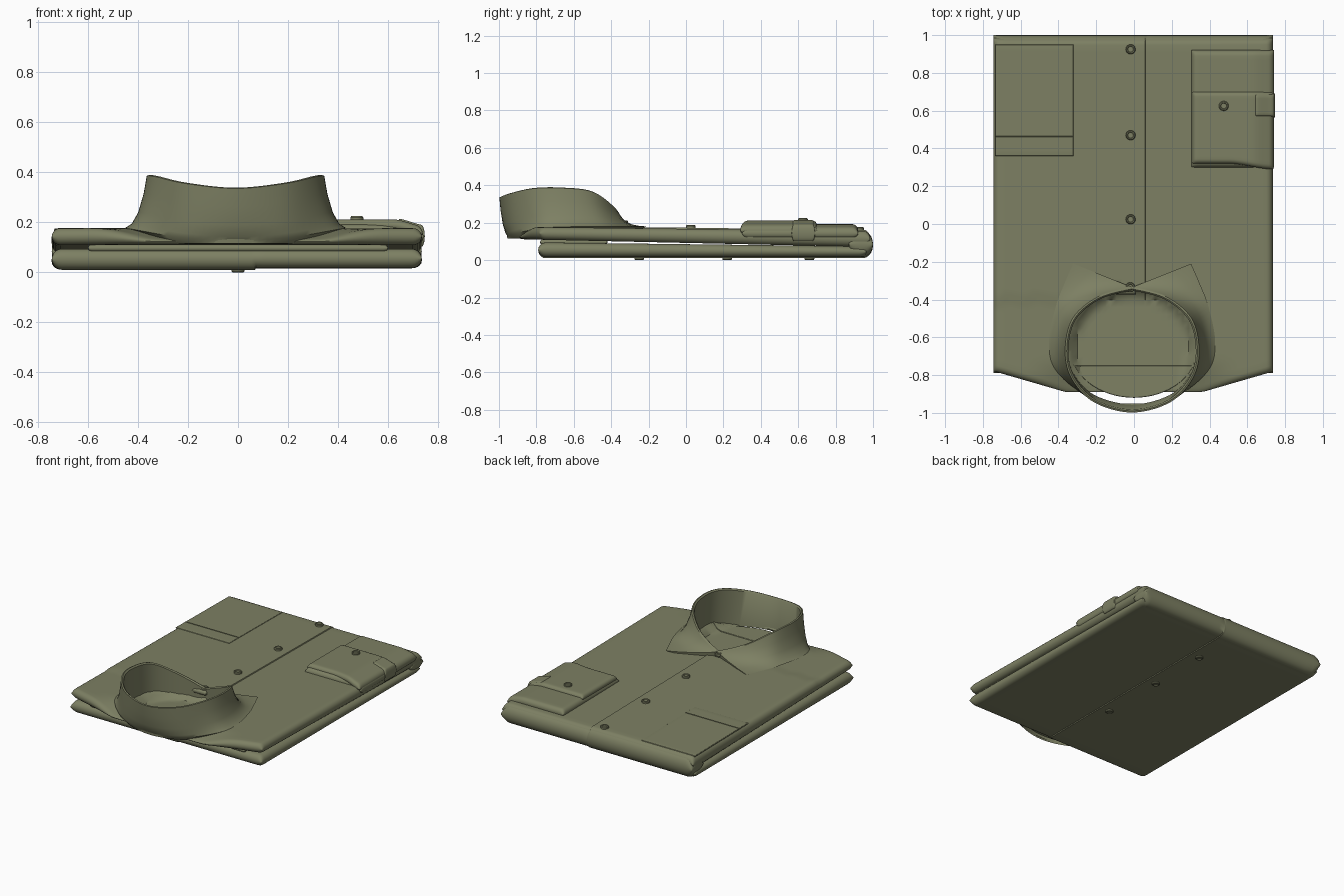
import bpy, bmesh, math
from mathutils import Vector

old = bpy.data.objects.get("Cube")
if old:
    bpy.data.objects.remove(old, do_unlink=True)

cloth = bpy.data.materials.new("olive cloth")
cloth.use_nodes = True
COLOUR = (0.205, 0.215, 0.125, 1)
cloth.diffuse_color = COLOUR
bsdf = cloth.node_tree.nodes["Principled BSDF"]
bsdf.inputs["Base Color"].default_value = COLOUR
bsdf.inputs["Roughness"].default_value = 0.8


def finish(name, bm, angle=40):
    bmesh.ops.remove_doubles(bm, verts=bm.verts, dist=1e-5)
    bmesh.ops.recalc_face_normals(bm, faces=bm.faces)
    mesh = bpy.data.meshes.new(name)
    bm.to_mesh(mesh)
    bm.free()
    mesh.materials.append(cloth)
    ob = bpy.data.objects.new(name, mesh)
    bpy.context.collection.objects.link(ob)
    bpy.ops.object.select_all(action="DESELECT")
    ob.select_set(True)
    bpy.context.view_layer.objects.active = ob
    bpy.ops.object.shade_smooth_by_angle(angle=math.radians(angle))
    return ob


def smooth(a, b, t):
    t = min(max((t - a) / (b - a), 0), 1)
    return t * t * (3 - 2 * t)


def spread(a, b, r, n):
    """Sample points from a to b, denser in the rounded rims."""
    rim = [r * (1 - math.cos(math.pi / 2 * i / 5)) for i in range(6)]
    inside = [a + r + (b - a - 2 * r) * i / n for i in range(1, n)]
    return [a + t for t in rim] + inside + [b - t for t in reversed(rim)]


def pillow(name, x0, x1, y0, y1, bottom, top, r, n=24, front=None, extra=()):
    """Cloth layer between two height functions, with rounded rims."""
    xs = sorted(spread(x0, x1, r, n) + list(extra))
    ys = spread(y0, y1, r, n)

    def rise(t, a, b):
        d = min(min(t - a, b - t) / r, 1)
        return math.sqrt(max(0, 1 - (1 - d) ** 2))

    bm = bmesh.new()
    sheets = []
    for side in (-1, 1):
        rows = []
        for x in xs:
            row = []
            for py in ys:
                y = py
                if front:
                    y = y1 + (py - y1) * (y1 - front(x)) / (y1 - y0)
                lo, hi = bottom(x, y), top(x, y)
                half = (hi - lo) / 2 * rise(x, x0, x1) * rise(py, y0, y1)
                row.append(bm.verts.new((x, y, (lo + hi) / 2 + side * half)))
            rows.append(row)
        sheets.append(rows)
    for rows in sheets:
        for a, b in zip(rows, rows[1:]):
            for j in range(len(ys) - 1):
                bm.faces.new((a[j], b[j], b[j + 1], a[j + 1]))
    return finish(name, bm)


def flat(z):
    return lambda x, y: z


# Height functions of the folded layers
def lower_bottom(x, y):
    return 0.01 if x < 0.07 else 0.016


def lower_top(x, y):
    return 0.085 - 0.012 * y


def upper_bottom(x, y):
    return 0.092 - 0.022 * y


def upper_top(x, y):
    z = 0.167 - 0.012 * y + (0.006 if x < 0.06 and y > -0.4 else 0)
    e = math.hypot((x + 0.01) / 0.33, (y + 0.65) / 0.31)
    z -= 0.06 * (1 - smooth(0.88, 1.05, e))
    z -= 0.045 * smooth(-0.7, -0.9, y) * (1 - smooth(0.3, 0.6, abs(x)))
    return max(z, upper_bottom(x, y) + 0.012)


def shoulder(x):
    return -0.78 - min(0.11, max(0, 0.74 - abs(x)) * 0.29)


# Folded body
L, R = -0.745, 0.735
pillow("lower_layer", L, R, -0.79, 0.965, lower_bottom, lower_top, 0.04, extra=(0.068, 0.071))
pillow("inner_fold", -0.6, 0.6, -0.78, -0.42, flat(0.08), flat(0.112), 0.02, n=6)
pillow("upper_layer", L, R, -0.78, 0.985, upper_bottom, upper_top, 0.035, n=48,
       front=shoulder, extra=(0.058, 0.061))
pillow("back_fold", L, R, 0.87, 1.0, lower_bottom,
       lambda x, y: upper_top(x, y) - 0.003, 0.055, n=24, extra=(0.058, 0.061, 0.068, 0.071))


# Thin pieces lying on the upper layer
def patch(name, x0, x1, y0, y1, thick, r=0.004, front=None):
    pillow(name, x0, x1, y0, y1, lambda x, y: upper_top(x, y) - 0.006,
           lambda x, y: upper_top(x, y) + thick, r, n=20, front=front)


patch("chest_pocket", -0.735, -0.32, 0.36, 0.95, 0.004)
patch("pocket_stitch", -0.735, -0.32, 0.461, 0.466, 0.007, r=0.002)
patch("inner_yoke", -0.32, 0.32, -0.91, -0.75, 0.005,
      front=lambda x: -0.65 - 0.27 * math.sqrt(1 - (x / 0.34) ** 2))


# Folded sleeve and cuff
def drape(z, drop=0.035):
    return lambda x, y: z - drop * smooth(0.62, 0.76, x)


pillow("sleeve", 0.305, 0.742, 0.30, 0.92, drape(0.13, 0.02), drape(0.192, 0.02), 0.03)
pillow("cuff", 0.31, 0.738, 0.315, 0.70, drape(0.165), drape(0.211, 0.03), 0.025,
       front=lambda x: 0.32 - 0.03 * smooth(0.5, 0.74, x))
pillow("cuff_strap", 0.635, 0.747, 0.565, 0.69, drape(0.12, 0.02), drape(0.217, 0.03), 0.014, n=8)


# Collar: smooth loops given by half outlines, mirrored across the middle
def loop(half):
    pts = [Vector((-x, y, z)) for x, y, z in reversed(half[1:])] + [Vector(p) for p in half]
    pts = [pts[0]] + pts + [pts[-1]]
    out = []
    for a, b, c, d in zip(pts, pts[1:], pts[2:], pts[3:]):
        for i in range(7):
            t = i / 7
            out.append(0.5 * (2 * b + (c - a) * t + (2 * a - 5 * b + 4 * c - d) * t * t
                              + (3 * b - a - 3 * c + d) * t ** 3))
    return out + [pts[-1]]


leaf = loop([(0, -0.95, 0.125), (0.22, -0.92, 0.14), (0.40, -0.78, 0.17), (0.44, -0.63, 0.178),
             (0.405, -0.44, 0.18), (0.36, -0.32, 0.18), (0.312, -0.21, 0.18)])
rim = loop([(0, -0.998, 0.335), (0.2, -0.945, 0.355), (0.32, -0.82, 0.382), (0.355, -0.67, 0.385),
            (0.315, -0.5, 0.365), (0.18, -0.385, 0.285), (0, -0.335, 0.21)])
base = loop([(0, -0.955, 0.115), (0.2, -0.905, 0.115), (0.31, -0.79, 0.115), (0.34, -0.65, 0.115),
             (0.30, -0.5, 0.115), (0.17, -0.395, 0.115), (0, -0.35, 0.115)])
centre = Vector((0, -0.66, 0))
rows = []
for h, v in ((0, 0), (0.3, 0.08), (0.6, 0.3), (0.85, 0.65), (0.97, 0.93), (1, 1)):
    rows.append([Vector((a.x + (b.x - a.x) * h, a.y + (b.y - a.y) * h, a.z + (b.z - a.z) * v))
                 for a, b in zip(leaf, rim)])
for s, dz in ((0.975, 0.003), (0.95, -0.006)):
    rows.append([centre + Vector(((p.x * s), (p.y - centre.y) * s, p.z + dz)) for p in rim])
rows.append(base)
bm = bmesh.new()
grid = [[bm.verts.new(p + Vector((-0.01, 0, 0))) for p in row] for row in rows]
for a, b in zip(grid, grid[1:] + grid[:1]):
    for i in range(len(a) - 1):
        bm.faces.new((a[i], a[i + 1], b[i + 1], b[i]))
for end in (0, -1):
    bm.faces.new([row[end] for row in grid])
finish("collar", bm)
pillow("collar_tab", -0.095, 0.01, -0.372, -0.332, flat(0.165), flat(0.198), 0.015, n=4)


# Buttons: discs with a raised rim and a sunken middle with four holes
def button(name, x, y, z, up=1):
    bm = bmesh.new()
    radius = 0.026
    rings = []
    for f, h in ((1, -0.008), (1, 0.006), (0.85, 0.011), (0.65, 0.011), (0.55, 0.006)):
        rings.append([bm.verts.new((x + radius * f * math.cos(i * math.pi / 12),
                                    y + radius * f * math.sin(i * math.pi / 12), z + up * h))
                      for i in range(24)])
    for a, b in zip(rings, rings[1:]):
        for i in range(24):
            j = (i + 1) % 24
            bm.faces.new((a[i], a[j], b[j], b[i]))
    bm.faces.new(rings[0])
    bm.faces.new(rings[-1])
    ob = finish(name, bm, 30)
    return ob


for i, y in enumerate((0.025, 0.47, 0.925)):
    button(f"front_button_{i + 1}", -0.018, y, upper_top(0, y) + 0.004)
for i, y in enumerate((-0.25, 0.22, 0.66)):
    button(f"under_button_{i + 1}", 0, y, 0.011, -1)
button("collar_button", -0.02, -0.335, 0.2)
button("cuff_button", 0.475, 0.625, 0.213)
